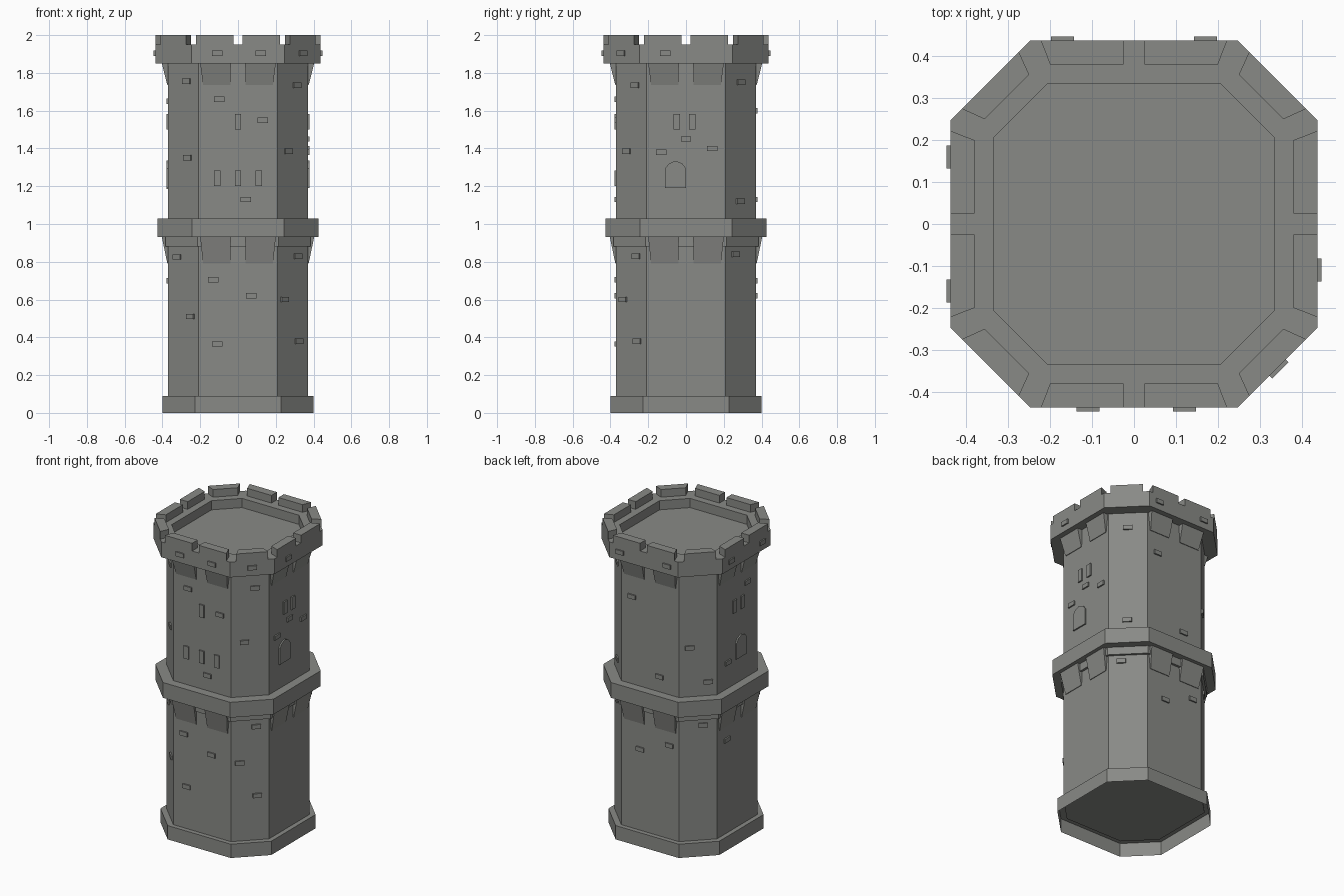
import bpy, bmesh, math
from mathutils import Vector

if "Cube" in bpy.data.objects:
    bpy.data.objects.remove(bpy.data.objects["Cube"])

stone = bpy.data.materials.new("grey stone")
stone.diffuse_color = (0.25, 0.255, 0.24, 1)
stone.use_nodes = True
stone.node_tree.nodes["Principled BSDF"].inputs["Base Color"].default_value = stone.diffuse_color

FRONT, RIGHT, BACK, LEFT = -90, 0, 90, 180
FR, FL, BR, BL = -45, -135, 45, 135
BODY, PARAPET = (0.37, 0.208), (0.4375, 0.247)


def finish(name, bm):
    bmesh.ops.recalc_face_normals(bm, faces=bm.faces)
    me = bpy.data.meshes.new(name)
    bm.to_mesh(me)
    bm.free()
    me.materials.append(stone)
    ob = bpy.data.objects.new(name, me)
    bpy.context.collection.objects.link(ob)


def octagon(h, c, z):
    return [(c, -h, z), (h, -c, z), (h, c, z), (c, h, z),
            (-c, h, z), (-h, c, z), (-h, -c, z), (-c, -h, z)]


def loft(name, rings, bottom=True):
    """Stack of octagons joined by walls, capped at the ends."""
    bm = bmesh.new()
    loops = [[bm.verts.new(p) for p in octagon(*r)] for r in rings]
    for a, b in zip(loops, loops[1:]):
        for i in range(8):
            j = (i + 1) % 8
            bm.faces.new((a[i], a[j], b[j], b[i]))
    if bottom:
        bm.faces.new(loops[0][::-1])
    bm.faces.new(loops[-1])
    finish(name, bm)


def place(face, size, u, d, z):
    """Point on a wall: u along it, d out from it, z up."""
    h, c = size
    r = h if face % 90 == 0 else (h + c) / math.sqrt(2)
    a = math.radians(face)
    n, t = Vector((math.cos(a), math.sin(a), 0)), Vector((-math.sin(a), math.cos(a), 0))
    return n * (r + d) + t * u + Vector((0, 0, z))


def hull(bm, a, b):
    """Solid between two matching outlines."""
    va, vb = [bm.verts.new(p) for p in a], [bm.verts.new(p) for p in b]
    n = len(va)
    bm.faces.new(va)
    bm.faces.new(vb[::-1])
    for i in range(n):
        j = (i + 1) % n
        bm.faces.new((va[i], vb[i], vb[j], va[j]))


def plate(bm, face, size, outline, out=0.009):
    hull(bm, [place(face, size, u, -0.01, z) for u, z in outline],
         [place(face, size, u, out, z) for u, z in outline])


def rect(u, z0, z1, w):
    return [(u - w / 2, z0), (u + w / 2, z0), (u + w / 2, z1), (u - w / 2, z1)]


# Main masses
loft("base_plinth", [(0.40, 0.228, 0), (0.40, 0.228, 0.09)], bottom=False)
loft("lower_shaft", [(*BODY, 0.085), (*BODY, 0.95)])
loft("under_band", [(0.385, 0.214, 0.88), (0.385, 0.214, 0.94)])
loft("middle_band", [(0.427, 0.243, 0.93), (0.427, 0.243, 1.03)])
loft("upper_shaft", [(*BODY, 1.02), (*BODY, 1.86)])
loft("parapet", [(*PARAPET, 1.85), (*PARAPET, 1.95), (0.335, 0.205, 1.95), (0.335, 0.205, 1.89)])

# Merlons: two on each main side, one on each corner side
bm = bmesh.new()
for face in range(0, 360, 45):
    if face % 90 == 0:
        shapes = [[(s * 0.025, 0), (s * 0.222, 0), (s * 0.2, -0.057), (s * 0.025, -0.057)] for s in (-1, 1)]
    else:
        shapes = [[(-0.096, 0), (0.096, 0), (0.075, -0.056), (-0.075, -0.056)]]
    for s in shapes:
        hull(bm, *[[place(face, PARAPET, u, d, z) for u, d in s] for z in (1.95, 2.0)])
finish("merlons", bm)

# Wedge corbels under the band and the parapet
bm = bmesh.new()
for face in (FRONT, RIGHT, BACK, LEFT):
    for z0, z1 in ((0.79, 0.93), (1.735, 1.85)):
        for s in (-1, 1):
            low = [(0.04, -0.01), (0.185, -0.01), (0.185, 0.004), (0.04, 0.004)]
            top = [(0.038, -0.01), (0.2, -0.01), (0.2, 0.033), (0.038, 0.033)]
            hull(bm, [place(face, BODY, s * u, d, z0) for u, d in low],
                 [place(face, BODY, s * u, d, z1) for u, d in top])
finish("corbels", bm)

# Slit windows
bm = bmesh.new()
for u, z in ((-0.11, 1.2), (0, 1.2), (0.11, 1.2), (0, 1.5)):
    plate(bm, FRONT, BODY, rect(u, z, z + 0.082, 0.034))
for face, s in ((RIGHT, 1), (LEFT, -1)):
    for u in (-0.048, 0.032):
        plate(bm, face, BODY, rect(s * u, 1.5, 1.582, 0.034))
finish("slit_windows", bm)

# Arched side doors
bm = bmesh.new()
arch = [(-0.055, 1.19), (0.055, 1.19), (0.055, 1.295), (0.035, 1.32), (0, 1.335), (-0.035, 1.32), (-0.055, 1.295)]
for face, c in ((RIGHT, -0.055), (LEFT, 0.035)):
    plate(bm, face, BODY, [(u + c, z) for u, z in arch])
finish("arched_doors", bm)

# Raised bricks scattered over the walls
bricks = {
    FRONT: [(-0.13, 0.705), (0.07, 0.62), (-0.11, 0.365), (-0.1, 1.66), (0.13, 1.55), (0.04, 1.13)],
    RIGHT: [(0.14, 1.4), (0.0, 1.45), (-0.13, 1.38)],
    BACK: [(-0.13, 1.6), (0.07, 1.13), (-0.07, 0.62), (0.14, 0.7)],
    LEFT: [(-0.1, 1.2), (-0.11, 0.7), (0.1, 1.65)],
    FL: [(0.027, 1.755), (0.034, 1.35), (-0.044, 0.825), (0.055, 0.51)],
    FR: [(0.03, 1.735), (-0.034, 1.385), (0.037, 0.83), (-0.062, 0.6), (0.044, 0.38)],
    BR: [(0.0, 1.75), (-0.005, 1.12), (-0.04, 0.84)],
    BL: [(0.06, 1.12), (-0.05, 1.35), (0.03, 0.84)],
}
bm = bmesh.new()
for face, spots in bricks.items():
    for u, z in spots:
        plate(bm, face, BODY, rect(u, z - 0.014, z + 0.014, 0.055))
for face, us in ((FRONT, (-0.11, 0.12)), (RIGHT, (-0.11,)), (BACK, (-0.17, 0.17)), (LEFT, (-0.16, 0.16)), (FR, (0,))):
    for u in us:
        plate(bm, face, PARAPET, rect(u, 1.89, 1.918, 0.055))
finish("raised_bricks", bm)
